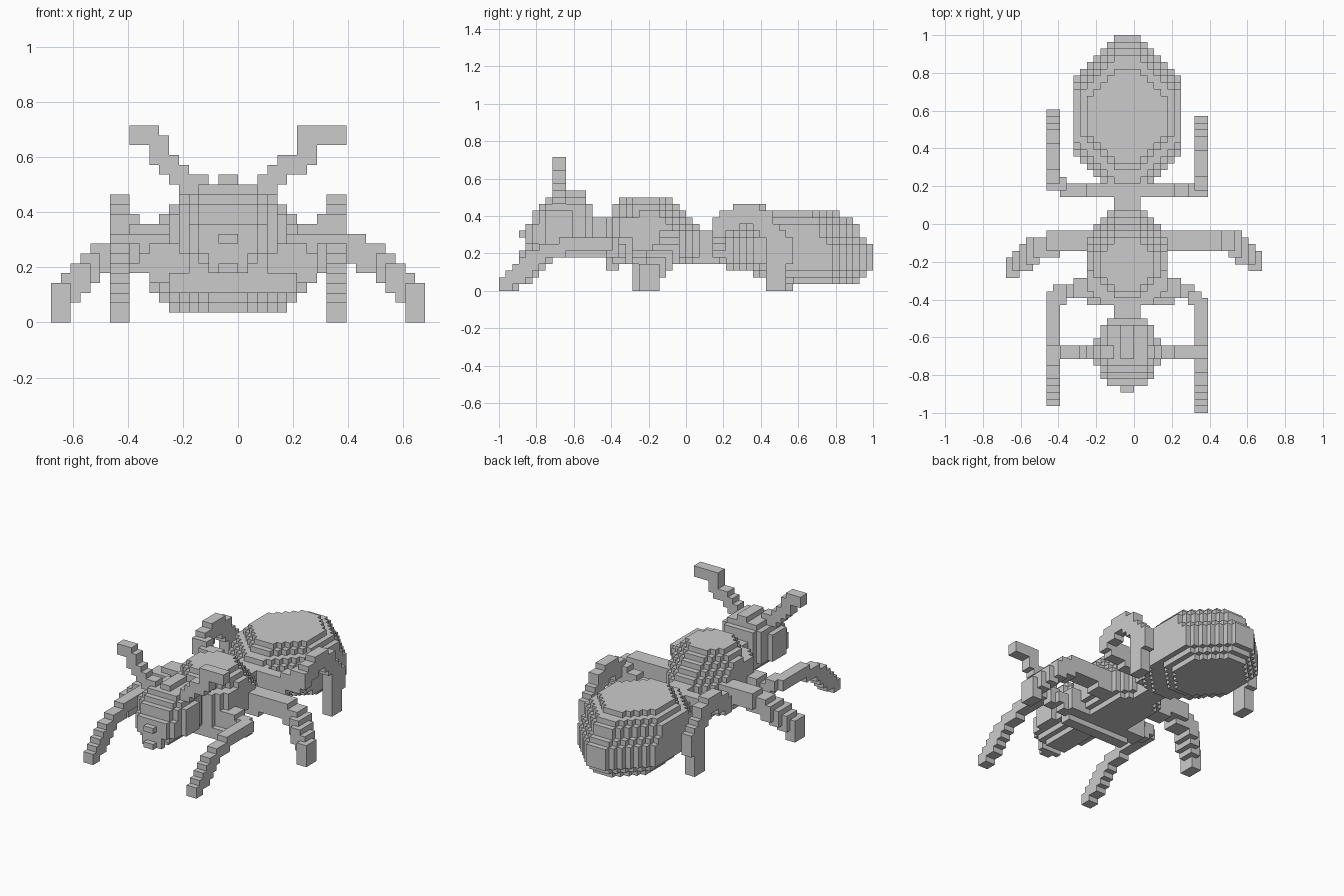
import bpy
import bmesh
from mathutils import Vector

if "Cube" in bpy.data.objects:
    bpy.data.objects.remove(bpy.data.objects["Cube"], do_unlink=True)

UNIT = 2 / 56            # edge of one block
MID = 18                 # block column of the body's middle
ORIGIN = Vector((19, 28, 0))

grey = bpy.data.materials.new("plain grey")
grey.use_nodes = True
grey.diffuse_color = (0.6, 0.6, 0.6, 1)
grey.node_tree.nodes["Principled BSDF"].inputs["Base Color"].default_value = (0.6, 0.6, 0.6, 1)


def layers(rows, front_tip, back_tip):
    """Stack of tapered slabs: bottom, top, half width, front, back."""
    cells = set()
    for bottom, top, half, front, back in rows:
        for y in range(front, back):
            w = min(half, front_tip + y - front, back_tip + back - 1 - y)
            cells |= box(MID - w, MID + w, y, y + 1, bottom, top)
    return cells


def box(x0, x1, y0, y1, z0, z1):
    return {(x, y, z) for x in range(x0, x1) for y in range(y0, y1) for z in range(z0, z1)}


def limb(points, brush):
    """Stamp a block brush along a path of points."""
    cells = set()
    bx, by, bz = brush
    for a, b in zip(points, points[1:]):
        a, b = Vector(a), Vector(b)
        steps = max(1, int((b - a).length * 2))
        for s in range(steps + 1):
            x, y, z = (int(c + 0.5) for c in a.lerp(b, s / steps))
            cells |= box(x, x + bx, y, y + by, z, z + bz)
    return cells


def other_side(points, span, shift):
    """Same path on the left, with the outer end moved along the body."""
    return [(span - x, y + shift * (x <= 6), z) for x, y, z in points]


parts = {}

# Body
parts["abdomen"] = layers([
    (1, 2, 6, 40, 54), (2, 3, 7, 38, 55), (3, 4, 8, 34, 56), (4, 7, 8, 32, 56),
    (7, 8, 8, 32, 55), (8, 9, 8, 33, 54), (9, 10, 8, 34, 54),
    (10, 11, 7, 36, 53), (11, 12, 6, 37, 51)], 2, 2)
parts["waist"] = box(16, 20, 28, 34, 4, 9)
parts["thorax"] = layers([
    (5, 6, 5, 16, 31), (6, 9, 6, 16, 31), (9, 10, 6, 16, 30), (10, 11, 6, 16, 29)], 4, 2)
parts["thorax_top"] = layers([(11, 12, 6, 17, 28), (12, 13, 5, 17, 27), (13, 14, 4, 18, 26)], 2, 2)
parts["thorax_belly"] = layers([(4, 5, 4, 17, 30)], 2, 2)
parts["neck"] = box(16, 20, 13, 17, 5, 11)

# Head with jaws and crest
parts["head"] = layers([
    (5, 6, 2, 6, 13), (6, 7, 3, 5, 14), (7, 10, 4, 4, 14), (10, 12, 4, 5, 14),
    (12, 13, 4, 6, 14), (13, 14, 3, 7, 13)], 3, 3)
parts["cheeks"] = box(13, 23, 7, 11, 7, 12)
parts["jaws"] = box(16, 20, 4, 5, 5, 9) | box(17, 19, 3, 4, 8, 9) | box(17, 19, 3, 4, 5, 6)
parts["crest"] = box(17, 19, 8, 13, 14, 15)

# Antennae
parts["right_antenna"] = limb([(15, 8, 12), (12, 8, 14), (10, 8, 16), (10, 8, 17), (8, 8, 18)], (2, 2, 2))
parts["left_antenna"] = limb([(20, 8, 12), (22, 8, 14), (25, 8, 16), (25, 8, 18), (28, 8, 18)], (2, 2, 2))

# Legs: right path, brush, mirror span, shift of the left outer end
legs = {
    "front_leg": ([(17, 16, 3), (12, 16, 3), (10, 17, 4), (8, 17, 5), (6, 16, 6), (6, 12, 6),
                   (6, 7, 5), (6, 1, 0)], (2, 2, 2), 34, -1),
    "middle_leg": ([(13, 24, 5), (10, 24, 6), (8, 24, 6), (4, 23, 5), (0, 20, 1),
                    (0, 20, 0)], (2, 3, 3), 36, 1),
    "rear_leg": ([(17, 32, 5), (11, 32, 6), (8, 32, 7), (6, 33, 8), (6, 36, 10), (6, 38, 10),
                  (6, 41, 7), (6, 43, 5), (6, 42, 3), (6, 42, 0), (6, 41, 0), (6, 41, 4)],
                 (2, 2, 3), 34, -1),
}
for name, (path, brush, span, shift) in legs.items():
    parts["right_" + name] = limb(path, brush)
    parts["left_" + name] = limb(other_side(path, span, shift), brush)

# Hips where the legs meet the thorax
parts["hips"] = box(10, 26, 17, 20, 4, 8) | box(10, 26, 24, 27, 5, 9)

# Turn every part into outer block faces only
solid = set().union(*parts.values())
taken = set()
for name, cells in parts.items():
    cells = cells - taken
    taken |= cells
    bm = bmesh.new()
    corners = {}

    def corner(p):
        key = tuple(round(c) for c in p)
        if key not in corners:
            corners[key] = bm.verts.new((Vector(key) - ORIGIN) * UNIT)
        return corners[key]

    for cell in sorted(cells):
        for axis in range(3):
            for sign in (0, 1):
                beside = list(cell)
                beside[axis] += 2 * sign - 1
                if tuple(beside) in solid:
                    continue
                base = Vector(cell)
                base[axis] += sign
                u, v = Vector((0, 0, 0)), Vector((0, 0, 0))
                u[(axis + 1) % 3] = 1
                v[(axis + 2) % 3] = 1
                ring = [base, base + u, base + u + v, base + v]
                bm.faces.new([corner(p) for p in (ring if sign else ring[::-1])])
    mesh = bpy.data.meshes.new(name)
    bm.to_mesh(mesh)
    bm.free()
    mesh.materials.append(grey)
    bpy.context.collection.objects.link(bpy.data.objects.new(name, mesh))
